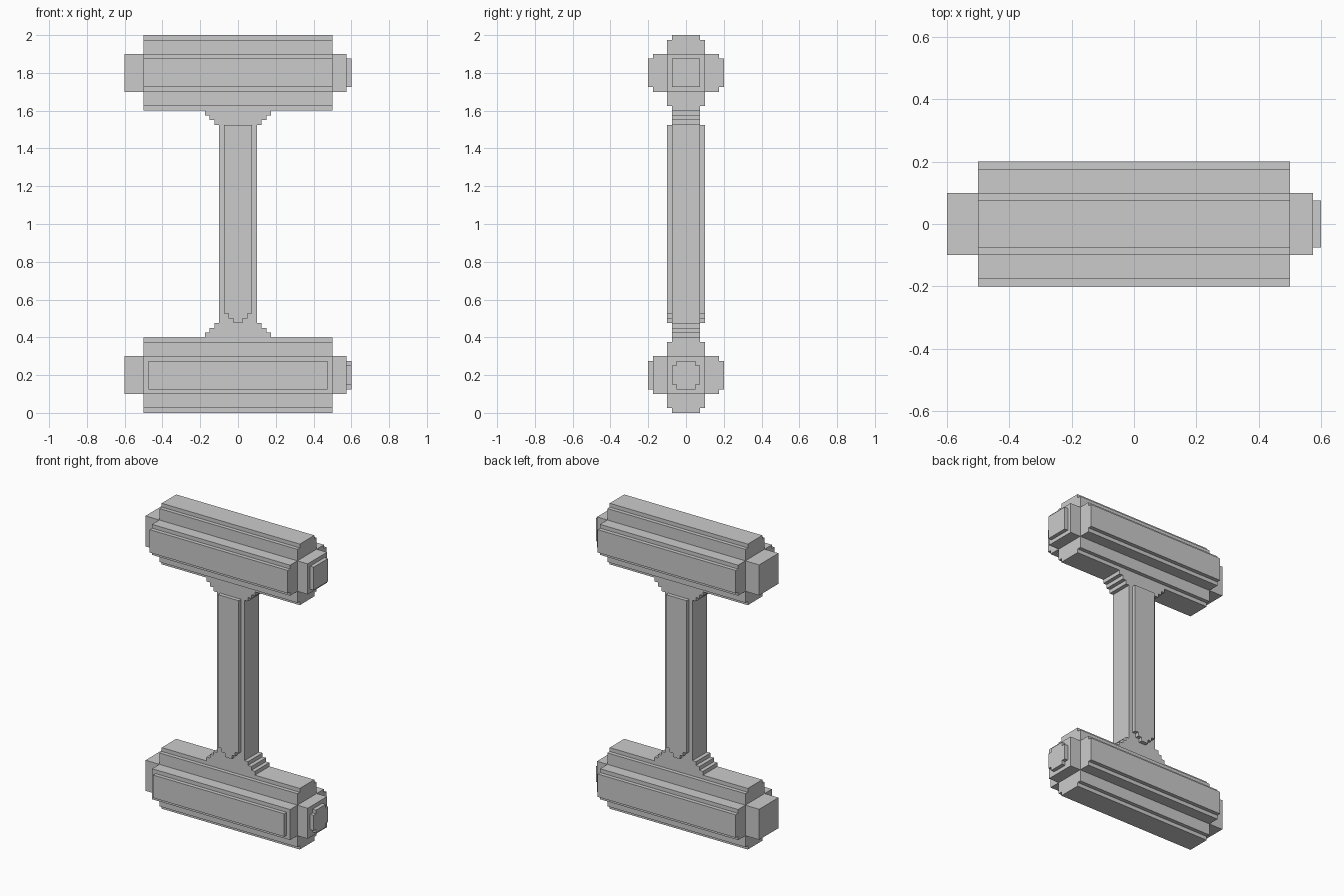
import bpy, bmesh

if "Cube" in bpy.data.objects:
    bpy.data.objects.remove(bpy.data.objects["Cube"])


def prism(name, pts, axis, start, end):
    """Extrude a closed profile along X (pts = y,z) or Y (pts = x,z)."""
    bm = bmesh.new()

    def place(p, t):
        return (t, p[0], p[1]) if axis == 'X' else (p[0], t, p[1])

    face = bm.faces.new([bm.verts.new(place(p, start)) for p in pts])
    ext = bmesh.ops.extrude_face_region(bm, geom=[face], use_keep_orig=True)
    offset = (end - start, 0, 0) if axis == 'X' else (0, end - start, 0)
    verts = [g for g in ext['geom'] if isinstance(g, bmesh.types.BMVert)]
    bmesh.ops.translate(bm, verts=verts, vec=offset)
    bmesh.ops.recalc_face_normals(bm, faces=bm.faces)
    mesh = bpy.data.meshes.new(name)
    bm.to_mesh(mesh)
    bm.free()
    obj = bpy.data.objects.new(name, mesh)
    bpy.context.collection.objects.link(obj)
    return obj


def mirror_sides(half):
    return half + [(-a, b) for a, b in reversed(half)]


def four_way(quarter, z):
    """Mirror a quarter profile into all quadrants, centred at height z."""
    half = [(a, -b) for a, b in reversed(quarter)] + quarter
    # start at the lowest point on the right, go up, then back down the left
    return [(a, z + b) for a, b in mirror_sides(half)]


BAR = [(.2, .075), (.175, .075), (.175, .1), (.1, .1),
       (.1, .175), (.075, .175), (.075, .2)]
SQUARE = [(.1, .1)]
BUTTON = [(.075, .075)]
ROUND_BUTTON = [(.075, .05), (.05, .05), (.05, .075)]
ROUND_BUTTON = [(.075, .05), (.05, .05), (.05, .075)]

# Cross-shaped bars with end caps; the lower one has a shorter front panel
for label, z, button in (("upper", 1.8, BUTTON), ("lower", .2, ROUND_BUTTON)):
    profile = four_way(BAR, z)
    if label == "lower":
        profile = [p for p in profile
                   if not (p[0] < -.12 and abs(p[1] - z) < .09)]
        panel = [(-.475, z - .075), (.475, z - .075),
                 (.475, z + .075), (-.475, z + .075)]
        prism("lower_front_panel", panel, 'Y', -.2, -.175)
    prism(label + "_bar", profile, 'X', -.5, .5)
    prism(label + "_left_cap", four_way(SQUARE, z), 'X', -.6, -.5)
    prism(label + "_right_cap", four_way(SQUARE, z), 'X', .5, .575)
    prism(label + "_right_button", four_way(button, z), 'X', .575, .6)

# Column with stepped gussets at both ends
steps = [(.175, .4), (.175, .425), (.15, .425), (.15, .45),
         (.125, .45), (.125, .475), (.1, .475)]
column = steps + [(x, 2 - z) for x, z in reversed(steps)]
prism("column", mirror_sides(column), 'Y', -.075, .075)

# Raised strips on the column front and back, stepped at the bottom
strip = mirror_sides([(.025, .475), (.025, .5), (.05, .5), (.05, .525),
                      (.075, .525), (.075, 1.525)])
prism("column_front_strip", strip, 'Y', -.1, -.075)
prism("column_back_strip", strip, 'Y', .075, .1)
